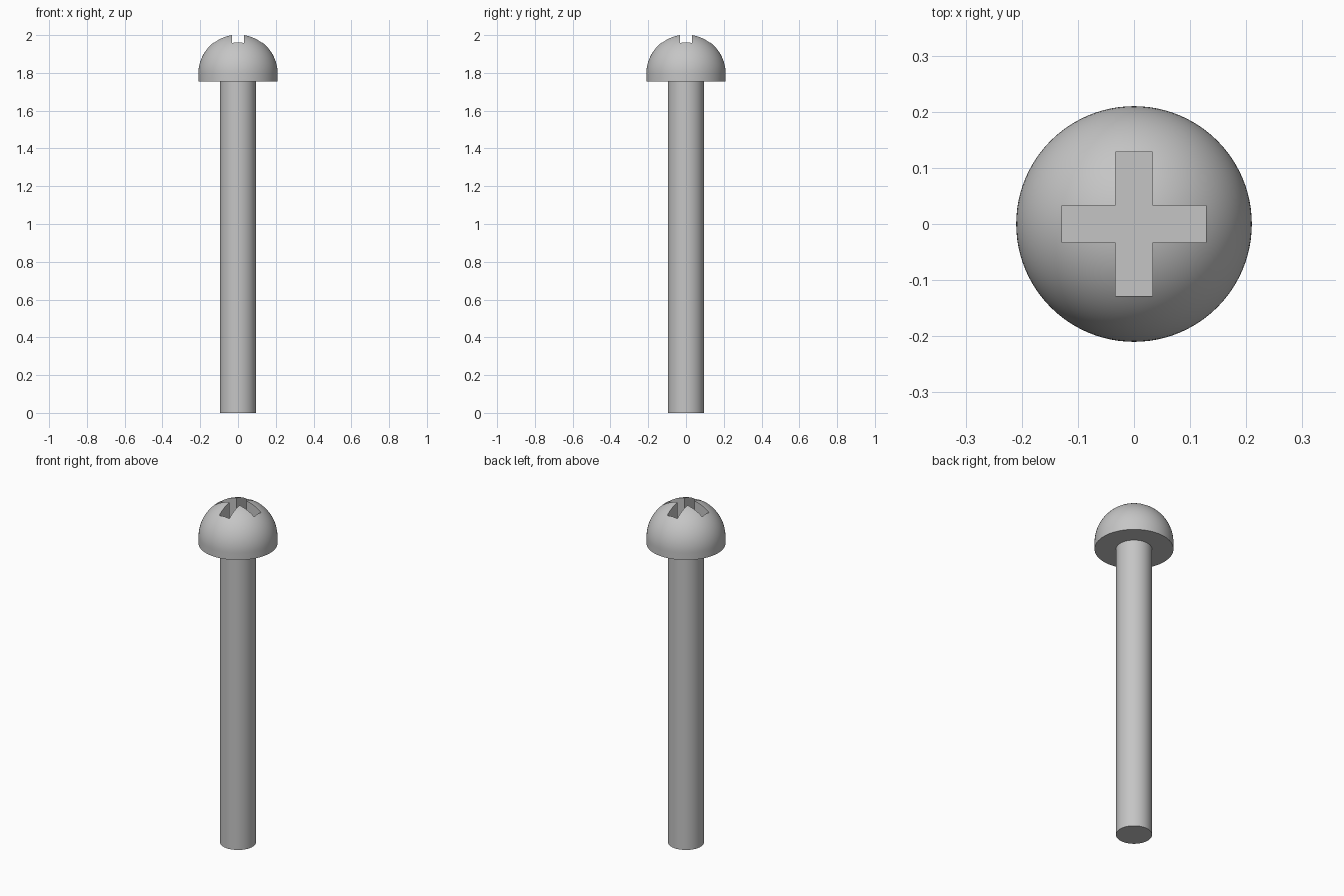
import bpy, bmesh
from math import sin, cos, pi
from mathutils import Matrix, Vector

SEGMENTS = 96
SHAFT_R, HEAD_R = 0.096, 0.21
HEAD_BOTTOM, DOME_BASE = 1.755, 1.795
SLOT_HALF, SLOT_REACH, SLOT_FLOOR = 0.033, 0.128, 1.87

cube = bpy.data.objects.get("Cube")
if cube:
    bpy.data.objects.remove(cube, do_unlink=True)

steel = bpy.data.materials.new("grey_steel")
steel.use_nodes = True
colour = (0.56, 0.56, 0.56, 1)
steel.diffuse_color = colour
steel.node_tree.nodes["Principled BSDF"].inputs["Base Color"].default_value = colour


def make_object(name, bm):
    bmesh.ops.recalc_face_normals(bm, faces=bm.faces)
    mesh = bpy.data.meshes.new(name)
    bm.to_mesh(mesh)
    bm.free()
    mesh.materials.append(steel)
    obj = bpy.data.objects.new(name, mesh)
    bpy.context.collection.objects.link(obj)
    return obj


def lathe(name, profile):
    """Spin a radius/height profile around the z axis."""
    bm = bmesh.new()
    verts = [bm.verts.new((r, 0, z)) for r, z in profile]
    edges = [bm.edges.new(pair) for pair in zip(verts, verts[1:])]
    bmesh.ops.spin(bm, geom=verts + edges, cent=(0, 0, 0), axis=(0, 0, 1),
                   angle=2 * pi, steps=SEGMENTS)
    bmesh.ops.remove_doubles(bm, verts=bm.verts, dist=1e-5)
    return make_object(name, bm)


def select_only(obj):
    bpy.ops.object.select_all(action='DESELECT')
    obj.select_set(True)
    bpy.context.view_layer.objects.active = obj


# Plain round shaft
shaft = lathe("shaft", [(0, 0), (SHAFT_R, 0), (SHAFT_R, HEAD_BOTTOM + 0.01),
                        (0, HEAD_BOTTOM + 0.01)])

# Domed head with a short straight rim
steps = 24
dome = [(HEAD_R * cos(a), DOME_BASE + HEAD_R * sin(a))
        for a in (pi / 2 * i / steps for i in range(steps))]
head = lathe("head", [(0, HEAD_BOTTOM), (HEAD_R, HEAD_BOTTOM)] + dome
             + [(0, DOME_BASE + HEAD_R)])

# Cross-shaped recess, one arm outline turned four times
bm = bmesh.new()
arm = [(SLOT_HALF, -SLOT_HALF), (SLOT_REACH, -SLOT_HALF), (SLOT_REACH, SLOT_HALF)]
outline = [bm.verts.new(Matrix.Rotation(turn * pi / 2, 3, 'Z') @ Vector((x, y, SLOT_FLOOR)))
           for turn in range(4) for x, y in arm]
floor = bm.faces.new(outline)
raised = bmesh.ops.extrude_face_region(bm, geom=[floor])["geom"]
bmesh.ops.translate(bm, vec=(0, 0, 0.3),
                    verts=[g for g in raised if isinstance(g, bmesh.types.BMVert)])
cutter = make_object("recess_cutter", bm)
cutter.hide_render = True

cut = head.modifiers.new("cross_recess", 'BOOLEAN')
cut.operation = 'DIFFERENCE'
cut.solver = 'EXACT'
cut.object = cutter
select_only(head)
bpy.ops.object.modifier_apply(modifier=cut.name)
bpy.data.objects.remove(cutter, do_unlink=True)

# Smooth round surfaces, crisp edges
for obj in (shaft, head):
    select_only(obj)
    bpy.ops.object.shade_smooth_by_angle(angle=pi / 6)
